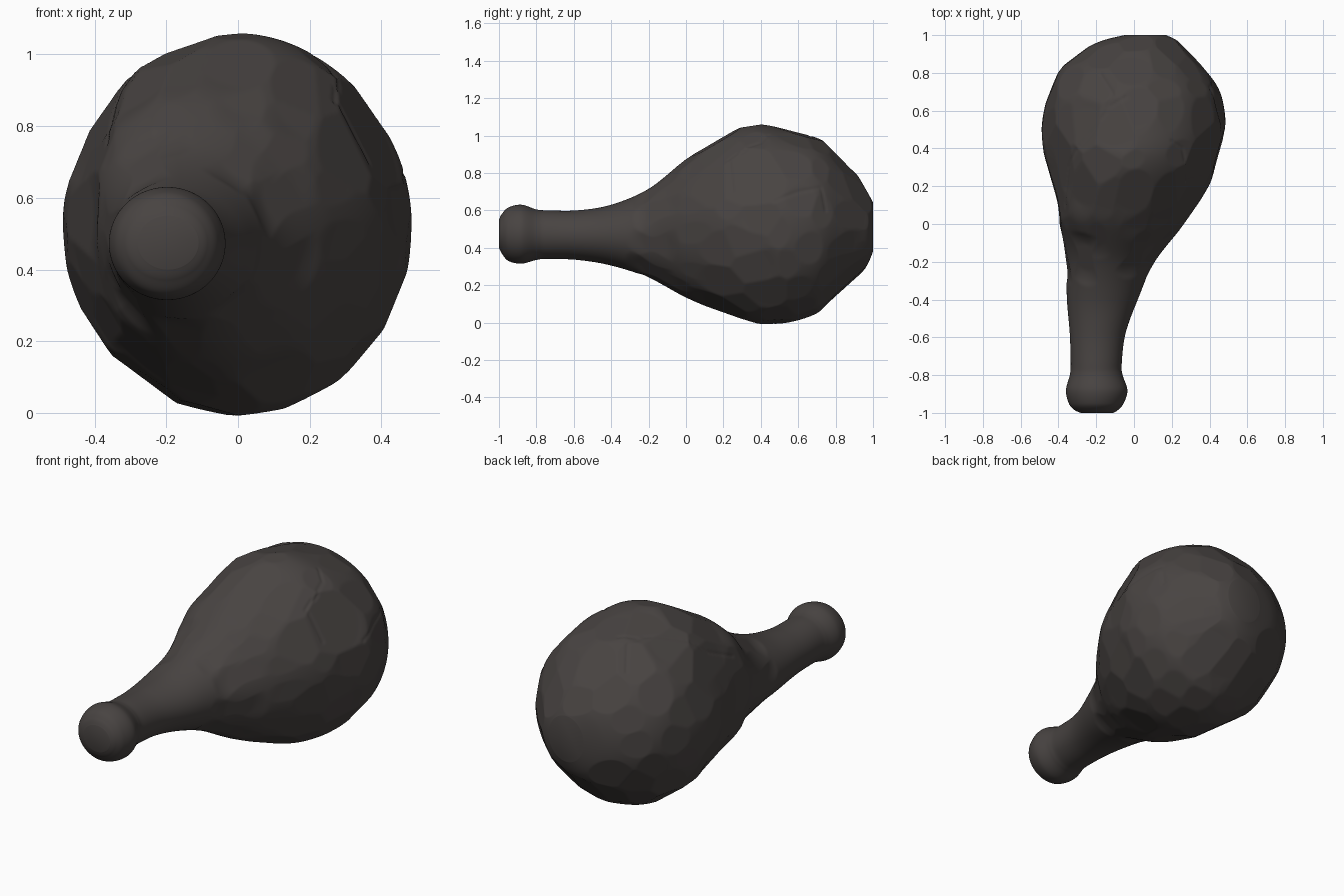
import bpy, bmesh, math, random
from mathutils import Vector
from mathutils.bvhtree import BVHTree
from mathutils.kdtree import KDTree

random.seed(7)
cube = bpy.data.objects.get("Cube")
if cube:
    bpy.data.objects.remove(cube, do_unlink=True)

AROUND, STEPS = 320, 18

# Outline stations along the length: y, x min, x max, z min, z max
STATIONS = [
    (-1, -.28, -.11, .4, .55), (-.985, -.315, -.085, .37, .58), (-.95, -.345, -.055, .33, .615),
    (-.88, -.36, -.035, .315, .63), (-.8, -.34, -.06, .335, .605), (-.74, -.335, -.065, .34, .6),
    (-.58, -.34, -.045, .335, .6), (-.4, -.355, .02, .305, .63), (-.2, -.36, .11, .24, .715),
    (0, -.385, .265, .135, .87), (.2, -.435, .395, .05, 1), (.36, -.475, .455, -.002, 1.058),
    (.52, -.488, .485, -.004, 1.038), (.7, -.45, .455, .05, .99), (.83, -.38, .365, .16, .89),
    (.92, -.27, .28, .24, .79), (.97, -.17, .23, .31, .71), (1, -.05, .17, .38, .64),
]


def smooth_stations(rows):
    """Catmull-Rom interpolation of the outline stations."""
    rows = [Vector(r) for r in rows]
    out = []
    for i in range(len(rows) - 1):
        a, b, c, d = (rows[min(max(i + k, 0), len(rows) - 1)] for k in (-1, 0, 1, 2))
        for s in range(STEPS):
            t = s / STEPS
            out.append(b + (c - a) * (t / 2) + (a * 2 - b * 5 + c * 4 - d) * (t * t / 2)
                       + (b * 3 - a - c * 3 + d) * (t ** 3 / 2))
    return out + [rows[-1]]


def shoulder(y, angle):
    """Square off the upper and lower right corners of the flare."""
    upper = max(0, math.cos(angle - math.radians(140))) ** 6
    lower = max(0, math.cos(angle - math.radians(220))) ** 6
    return 1 + (.1 * upper + .04 * lower) * math.exp(-((y - .04) / .14) ** 2)


def loft(bm, rows):
    """Near-elliptical rings joined into a closed body."""
    rings = []
    for y, x0, x1, z0, z1 in rows:
        ring = []
        for i in range(AROUND):
            a = math.tau * i / AROUND
            r = shoulder(y, a)
            ring.append(bm.verts.new(((x0 + x1 + (x1 - x0) * r * math.cos(a)) / 2, y,
                                      (z0 + z1 + (z1 - z0) * r * math.sin(a)) / 2)))
        rings.append(ring)
    for lower, upper in zip(rings, rings[1:]):
        for i in range(AROUND):
            j = (i + 1) % AROUND
            bm.faces.new((lower[i], lower[j], upper[j], upper[i]))
    bm.faces.new(rings[0])
    bm.faces.new(rings[-1])
    bmesh.ops.recalc_face_normals(bm, faces=bm.faces)


def vertex_tree(bm):
    bm.verts.ensure_lookup_table()
    tree = KDTree(len(bm.verts))
    for i, v in enumerate(bm.verts):
        tree.insert(v.co, i)
    tree.balance()
    return tree


def chip(bm, tree, centre, normal, depth, reach):
    """Press the surface down onto a plane as a flat facet, fading out at its reach."""
    for _, i, dist in tree.find_range(centre, reach):
        v = bm.verts[i]
        over = (v.co - centre).dot(normal) + depth
        if over > 0:
            v.co -= normal * over * min(1, 2 - 2 * dist / reach)


def crack(surface, tree, points, grooves):
    """Collect groove depths along a jagged line on the surface."""
    for a, b in zip(points, points[1:]):
        a, b = Vector(a), Vector(b)
        for s in range(31):
            p = surface.find_nearest(a.lerp(b, s / 30))[0]
            for _, i, dist in tree.find_range(p, .012):
                grooves[i] = max(grooves.get(i, 0), .005 * (1 - dist / .012))


bm = bmesh.new()
loft(bm, smooth_stations(STATIONS))
bm.normal_update()
tree = vertex_tree(bm)
normals = [v.normal.copy() for v in bm.verts]
origins = [v.co.copy() for v in bm.verts]

# Large flat scars on the head: point, depth
for spot, depth in (
    ((.38, .33, .78), .032), ((-.18, .34, 1.02), .018),
    ((-.4, .36, .8), .025), ((-.26, .42, .1), .024),
):
    p, i, _ = tree.find(spot)
    chip(bm, tree, p, normals[i], depth, .34)

# Shallow facets on the flare, then deeper ones over the head
pools = [
    ([i for i, p in enumerate(origins) if -.2 < p.y < .1], .16, .002, .005, .16),
    ([i for i, p in enumerate(origins) if .12 < p.y < .96], .14, .004, .014, .25),
]
for pool, spacing, low, high, reach in pools:
    taken = []
    for i in random.sample(pool, 1500):
        p = origins[i]
        if all((p - q).length > spacing for q in taken):
            taken.append(p)
            tilt = Vector([random.uniform(-.06, .06) for _ in range(3)])
            chip(bm, tree, p, (normals[i] + tilt).normalized(), random.uniform(low, high), reach)

# Surface cracks
bm.normal_update()
tree = vertex_tree(bm)
surface = BVHTree.FromBMesh(bm)
grooves = {}
for line in (
    [(-.2, .82, .92), (-.12, .7, 1), (-.15, .62, 1.03), (-.04, .68, 1.02)],
    [(-.36, .1, .75), (-.35, .3, .85), (-.25, .45, .95), (-.15, .6, 1.02)],
    [(.2, .44, 1), (.25, .4, .95), (.25, .24, .85), (.36, .25, .7)],
    [(.47, .47, .65), (.45, .6, .7), (.4, .72, .72), (.42, .75, .6)],
):
    crack(surface, tree, line, grooves)
for i, depth in grooves.items():
    v = bm.verts[i]
    v.co -= v.normal * depth

mesh = bpy.data.meshes.new("club_body")
bm.to_mesh(mesh)
bm.free()
club = bpy.data.objects.new("club_body", mesh)
bpy.context.collection.objects.link(club)

stone = bpy.data.materials.new("dark_stone")
stone.use_nodes = True
colour = (.065, .057, .054, 1)
stone.diffuse_color = colour
shader = stone.node_tree.nodes["Principled BSDF"]
shader.inputs["Base Color"].default_value = colour
shader.inputs["Roughness"].default_value = .8
mesh.materials.append(stone)

bpy.ops.object.select_all(action="DESELECT")
club.select_set(True)
bpy.context.view_layer.objects.active = club
bpy.ops.object.shade_smooth_by_angle(angle=math.radians(40))
